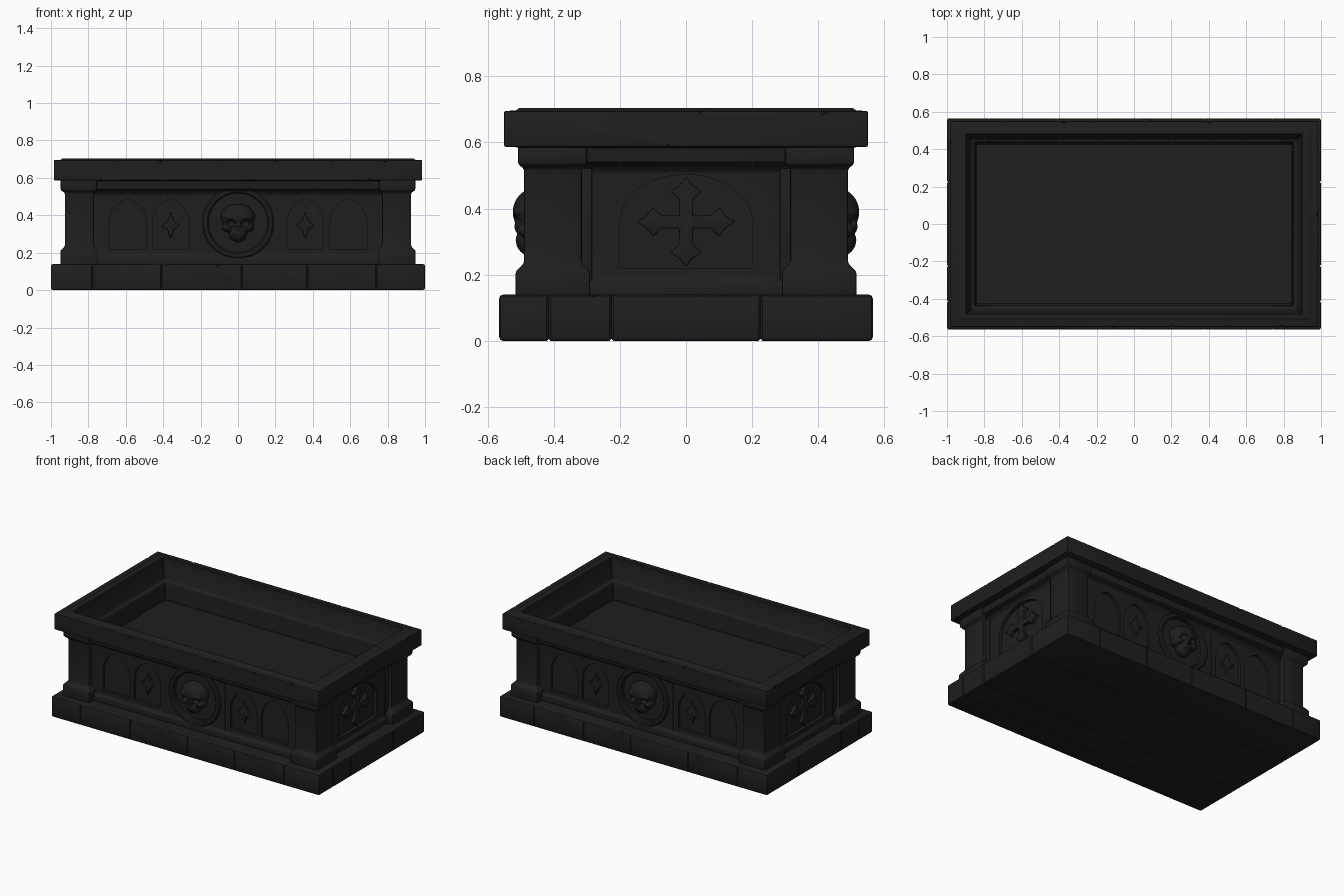
import bpy, bmesh, math, random
from mathutils import Matrix, Vector, Euler

if "Cube" in bpy.data.objects:
    bpy.data.objects.remove(bpy.data.objects["Cube"])

random.seed(4)
stone = bpy.data.materials.new("charcoal stone")
stone.diffuse_color = (0.0135, 0.0135, 0.0135, 1)
stone.use_nodes = True
stone.node_tree.nodes["Principled BSDF"].inputs["Base Color"].default_value = stone.diffuse_color


def finish(name, bm):
    bmesh.ops.recalc_face_normals(bm, faces=bm.faces[:])
    me = bpy.data.meshes.new(name)
    bm.to_mesh(me)
    bm.free()
    ob = bpy.data.objects.new(name, me)
    bpy.context.collection.objects.link(ob)
    return ob


def bake(ob):
    dg = bpy.context.evaluated_depsgraph_get()
    me = bpy.data.meshes.new_from_object(ob.evaluated_get(dg))
    ob.modifiers.clear()
    ob.data = me
    return ob


def mirror(ob, axes):
    m = ob.modifiers.new("mirror", 'MIRROR')
    m.use_axis = ['x' in axes, 'y' in axes, False]
    return bake(ob)


def bevel(ob, width, segments=2):
    m = ob.modifiers.new("bevel", 'BEVEL')
    m.width, m.segments = width, segments
    m.limit_method, m.angle_limit = 'ANGLE', math.radians(30)
    return bake(ob)


def cut(ob, cutters):
    col = bpy.data.collections.new("cutters")
    bpy.context.scene.collection.children.link(col)
    for c in cutters:
        c.hide_render = True
        col.objects.link(c)
    m = ob.modifiers.new("cut", 'BOOLEAN')
    m.operation, m.solver = 'DIFFERENCE', 'EXACT'
    m.operand_type, m.collection = 'COLLECTION', col
    bake(ob)
    for c in cutters:
        bpy.data.objects.remove(c)
    bpy.data.collections.remove(col)
    return ob


def loft(name, rings):
    """Stacked rectangles (x0, x1, y0, y1, z), capped at both ends."""
    bm = bmesh.new()
    loops = [[bm.verts.new(p) for p in ((a, c, z), (b, c, z), (b, d, z), (a, d, z))]
             for a, b, c, d, z in rings]
    for lo, hi in zip(loops, loops[1:]):
        for i in range(4):
            j = (i + 1) % 4
            bm.faces.new((lo[i], lo[j], hi[j], hi[i]))
    bm.faces.new(loops[0])
    bm.faces.new(loops[-1])
    return finish(name, bm)


def centred(name, rings):
    return loft(name, [(-x, x, -y, y, z) for x, y, z in rings])


def box(name, c, size, rot=(0, 0, 0)):
    bm = bmesh.new()
    bmesh.ops.create_cube(bm, size=1, matrix=Matrix.LocRotScale(Vector(c), Euler(rot), Vector(size)))
    return finish(name, bm)


def prism(name, outline, side, d0, d1):
    """Outline (u, z) on the front ('y') or right end ('x') from depth d0 to d1."""
    bm = bmesh.new()
    rows = [[bm.verts.new((u, -d, v) if side == 'y' else (d, u, v)) for u, v in outline]
            for d in (d0, d1)]
    n = len(outline)
    for i in range(n):
        j = (i + 1) % n
        bm.faces.new((rows[0][i], rows[0][j], rows[1][j], rows[1][i]))
    bm.faces.new(rows[0])
    bm.faces.new(rows[1])
    return finish(name, bm)


def arch(cx, w, z0, zs, z1):
    """Pointed arch when tall, elliptical when wide."""
    rise = z1 - zs
    if rise > w:
        r = (rise * rise + w * w) / (2 * w)
        end = math.asin(rise / r)
        half = [(w - r + r * math.cos(end * i / 8), zs + r * math.sin(end * i / 8)) for i in range(8)]
    else:
        half = [(w * math.cos(i * math.pi / 24), zs + rise * math.sin(i * math.pi / 24)) for i in range(12)]
    pts = [(-w, z0), (w, z0)] + half + [(0, z1)] + [(-u, v) for u, v in reversed(half)]
    return [(cx + u, v) for u, v in pts]


def circle(r, z, n=48):
    return [(r * math.cos(2 * math.pi * i / n), z + r * math.sin(2 * math.pi * i / n)) for i in range(n)]


def balls(name, items):
    bm = bmesh.new()
    for c, s in items:
        bmesh.ops.create_uvsphere(bm, u_segments=24, v_segments=16, radius=1,
                                  matrix=Matrix.LocRotScale(Vector(c), None, Vector(s)))
    return finish(name, bm)


def chips(hx, hy, z, n):
    """Tumbled cubes spaced along a rectangle's edge, for worn corners."""
    out = []
    for s in (-1, 1):
        for i in range(n):
            t = -0.9 + 1.8 * (i + random.uniform(.25, .75)) / n
            places = [(t * hx, s * (hy + .004))] + ([(s * (hx + .004), t * hy)] if i % 2 else [])
            for x, y in places:
                k = random.uniform(.014, .022)
                rot = [random.uniform(0, 3) for _ in range(3)]
                out.append(box("chip", (x, y, z), (k * random.uniform(1, 1.8), k, k), rot))
    return out


def basin(grow):
    return centred("basin_cutter", [(x + grow, y + grow, z - grow) for x, y, z in (
        (.845, .43, .45), (.85, .434, .56), (.872, .456, .57), (.898, .482, .69), (.898, .482, .85))])


Q = math.pi / 4
# Base slab with stone seams and chipped edges
base = bevel(centred("base_slab", [(1, .565, 0), (1, .565, .14)]), .012)
seams = []
for x in (-.78, -.41, .02, .37, .74):
    seams.append(mirror(box("seam", (x, -.567, .07), (.008, .008, .2), (0, 0, Q)), 'y'))
for y in (-.415, -.225, .225):
    seams.append(mirror(box("seam", (1.002, y, .07), (.012, .012, .2), (0, 0, Q)), 'x'))
    seams.append(box("seam", (0, y, 0), (2.1, .009, .009), (Q, 0, 0)))
cut(base, seams)
cut(base, chips(1, .565, .142, 6))

# Body, cornice and lip in one stacked profile, with a slightly raised inner rim
body = bevel(centred("body_and_lip", [
    (.91, .468, .12), (.91, .468, .175), (.895, .454, .19), (.895, .454, .51), (.91, .468, .53),
    (.938, .5, .54), (.938, .5, .585), (.985, .55, .587), (.985, .55, .695),
    (.945, .512, .697), (.94, .507, .704)]), .007)
cut(body, [bevel(basin(0), .004, 1)])

# Recessed arches, medallion field and panel joints
recesses = [mirror(prism("arch_cutter", arch(cx, w, .22, .355, .49), 'y', .437, .5), 'xy')
            for cx, w in ((.59, .1), (.36, .098))]
recesses.append(mirror(prism("end_arch_cutter", arch(0, .2, .22, .36, .503), 'x', .873, .95), 'x'))
recesses.append(mirror(prism("medallion_cutter", circle(.165, .36), 'y', .438, .5), 'y'))
recesses.append(mirror(box("joint", (.225, -.456, .35), (.007, .012, .31)), 'xy'))
cut(body, recesses)
cut(body, chips(.985, .55, .698, 6))
cut(body, chips(.985, .55, .584, 3))

# Corner pillars with plinth and cap, hollowed behind for the basin
pillar = loft("corner_pillars", [
    (.75, .95, -.515, -.29, .12), (.75, .95, -.515, -.29, .21), (.77, .926, -.49, -.315, .235),
    (.77, .926, -.49, -.315, .52), (.755, .948, -.508, -.3, .535), (.755, .948, -.508, -.3, .592)])
mirror(cut(bevel(pillar, .006), [basin(.004)]), 'xy')

# Upright trims beside each end panel
mirror(bevel(box("end_panel_trim", (.89, .3, .355), (.026, .032, .35)), .004), 'xy')

# Flared cross on both ends
arm = [(-.022, .075), (-.048, .1), (-.018, .122), (0, .15), (.018, .122), (.048, .1), (.022, .075), (.021, .021)]
outline = []
for k in range(4):
    c, s = math.cos(k * math.pi / 2), math.sin(k * math.pi / 2)
    outline += [(u * c + v * s, .36 + .92 * (v * c - u * s)) for u, v in arm]
mirror(bevel(prism("end_cross", outline, 'x', .865, .895), .004), 'x')

# Four-pointed stars in the inner arches
star = []
for k in range(8):
    a = k * math.pi / 4
    star.append((.36 + .026 * math.cos(a), .345 + .032 * math.sin(a)) if k % 2
                else (.36 + .05 * math.cos(a), .345 + .072 * math.sin(a)))
mirror(bevel(prism("arch_star", star, 'y', .434, .454), .004), 'xy')

# Medallion ring, a lathed band
bm = bmesh.new()
prof = [(.158, .435), (.158, .462), (.166, .47), (.184, .47), (.192, .462), (.192, .435)]
rings = [[bm.verts.new((u, -d, v)) for u, v in circle(r, .36)] for r, d in prof]
for a, b in zip(rings, rings[1:] + rings[:1]):
    for i in range(48):
        j = (i + 1) % 48
        bm.faces.new((a[i], a[j], b[j], b[i]))
mirror(finish("medallion_ring", bm), 'y')

# Skull: blended balls with carved sockets, nose and teeth
skull = balls("skull", [
    ((0, -.455, .39), (.092, .069, .072)), ((0, -.465, .305), (.05, .05, .05)),
    ((-.055, -.465, .335), (.032, .046, .026)), ((.055, -.465, .335), (.032, .046, .026)),
    ((-.036, -.488, .388), (.04, .034, .016)), ((.036, -.488, .388), (.04, .034, .016)),
    ((0, -.485, .345), (.026, .034, .04))])
m = skull.modifiers.new("blend", 'REMESH')
m.mode, m.voxel_size = 'VOXEL', .005
bake(skull)
holes = [balls("socket", [((s * .039, -.522, .357), (.026, .034, .022))]) for s in (-1, 1)]
holes.append(prism("nose", [(-.014, .318), (.014, .318), (0, .347)], 'y', .503, .55))
holes += [box("tooth_gap", (x, -.515, .282), (.004, .022, .03)) for x in (-.024, -.008, .008, .024)]
holes.append(box("back_trim", (0, -.336, .36), (.4, .2, .4)))
mirror(cut(skull, holes), 'y')

# Colour and shading
for ob in bpy.context.scene.objects:
    ob.data.materials.clear()
    ob.data.materials.append(stone)
    ob.select_set(True)
    bpy.context.view_layer.objects.active = ob
bpy.ops.object.shade_smooth_by_angle(angle=math.radians(30))
